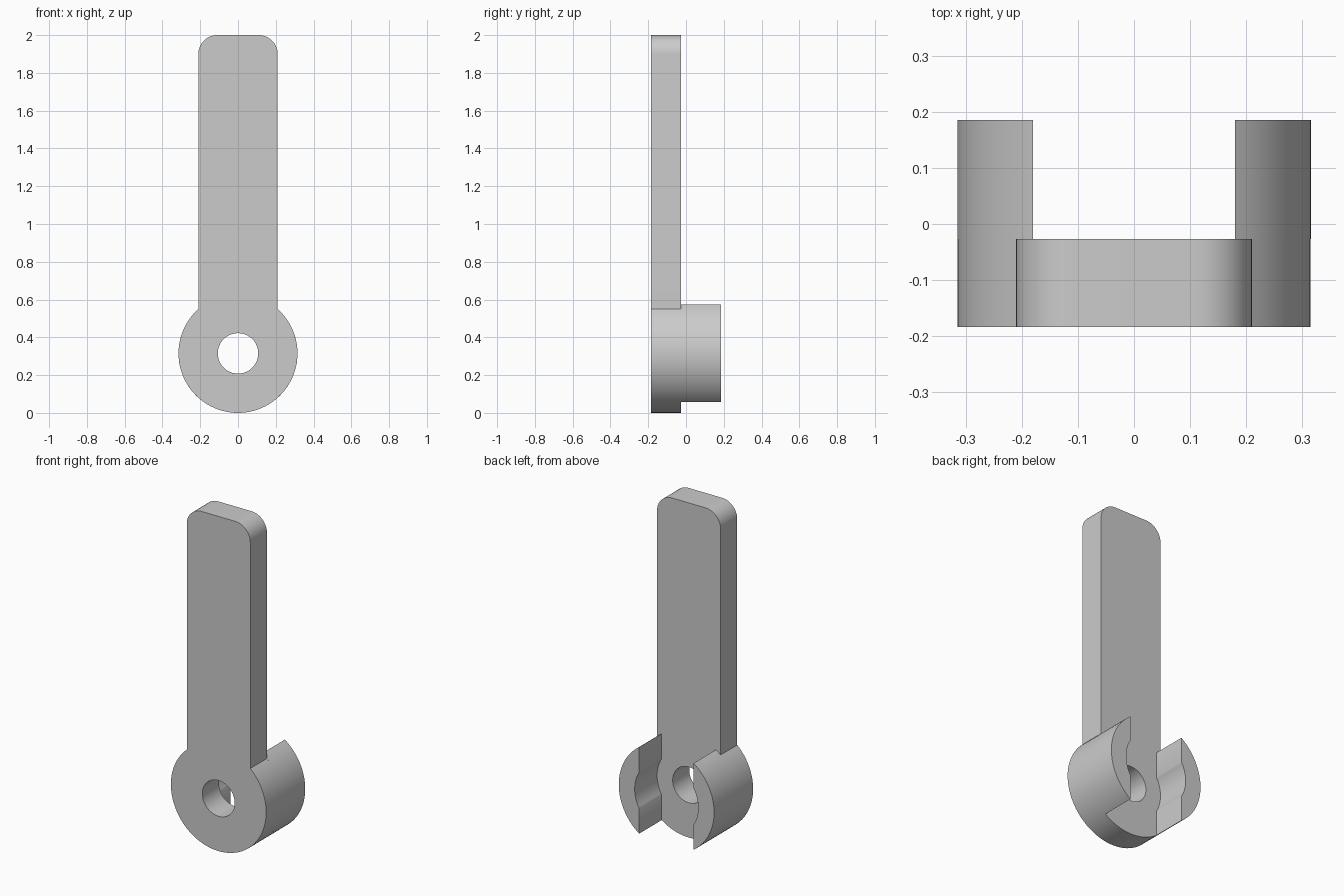
import bpy, bmesh
from math import sin, cos, asin, acos, pi, radians

if "Cube" in bpy.data.objects:
    bpy.data.objects.remove(bpy.data.objects["Cube"])

HUB_Z, HUB_R, HOLE_R = 0.315, 0.315, 0.107
ARM_X, ARM_TOP, CORNER = 0.21, 2.0, 0.1
FRONT, MID, BACK = -0.184, -0.027, 0.185
LUG_X, POCKET_R = 0.18, 0.21

grey = bpy.data.materials.new("light grey")
grey.use_nodes = True
colour = (0.6, 0.6, 0.6, 1)
grey.diffuse_color = colour
grey.node_tree.nodes["Principled BSDF"].inputs["Base Color"].default_value = colour


def arc(cx, cz, r, a0, a1, n):
    """Points along an arc in the XZ plane."""
    return [(cx + r * cos(a0 + (a1 - a0) * i / n),
             cz + r * sin(a0 + (a1 - a0) * i / n)) for i in range(n + 1)]


def prism(name, outline, y0, y1):
    """Extrude an XZ outline from y0 to y1."""
    bm = bmesh.new()
    face = bm.faces.new([bm.verts.new((x, y0, z)) for x, z in outline])
    new = bmesh.ops.extrude_face_region(bm, geom=[face])["geom"]
    verts = [v for v in new if isinstance(v, bmesh.types.BMVert)]
    bmesh.ops.translate(bm, verts=verts, vec=(0, y1 - y0, 0))
    bmesh.ops.recalc_face_normals(bm, faces=bm.faces)
    mesh = bpy.data.meshes.new(name)
    bm.to_mesh(mesh)
    bm.free()
    mesh.materials.append(grey)
    obj = bpy.data.objects.new(name, mesh)
    bpy.context.collection.objects.link(obj)
    return obj


def smooth(obj):
    bpy.ops.object.select_all(action="DESELECT")
    obj.select_set(True)
    bpy.context.view_layer.objects.active = obj
    bpy.ops.object.shade_smooth_by_angle(angle=radians(30))


# Arm with rounded top corners, running into the round hub
join = acos(ARM_X / HUB_R)
outline = arc(0, HUB_Z, HUB_R, pi - join, 2 * pi + join, 72)
for side, start in ((1, 0), (-1, pi / 2)):
    outline += arc(side * (ARM_X - CORNER), ARM_TOP - CORNER, CORNER,
                   start, start + pi / 2, 14)
arm = prism("lever_arm", outline, FRONT, MID)

# Pivot hole through the hub
cutter = prism("hole_cutter", arc(0, HUB_Z, HOLE_R, 0, 2 * pi, 64)[:-1],
               FRONT - 0.1, MID + 0.1)
cut = arm.modifiers.new("pivot hole", "BOOLEAN")
cut.object, cut.operation, cut.solver = cutter, "DIFFERENCE", "EXACT"
smooth(arm)
bpy.ops.object.modifier_apply(modifier=cut.name)
bpy.data.objects.remove(cutter)

# Pair of lugs behind the hub, each with a shallow round pocket inside
outer, inner = acos(LUG_X / HUB_R), acos(LUG_X / POCKET_R)
for name, turn in (("left_lug", 0), ("right_lug", pi)):
    profile = arc(0, HUB_Z, HUB_R, turn - outer, turn + outer, 36)
    profile += arc(0, HUB_Z, POCKET_R, turn + inner, turn - inner, 20)
    smooth(prism(name, profile, MID, BACK))
